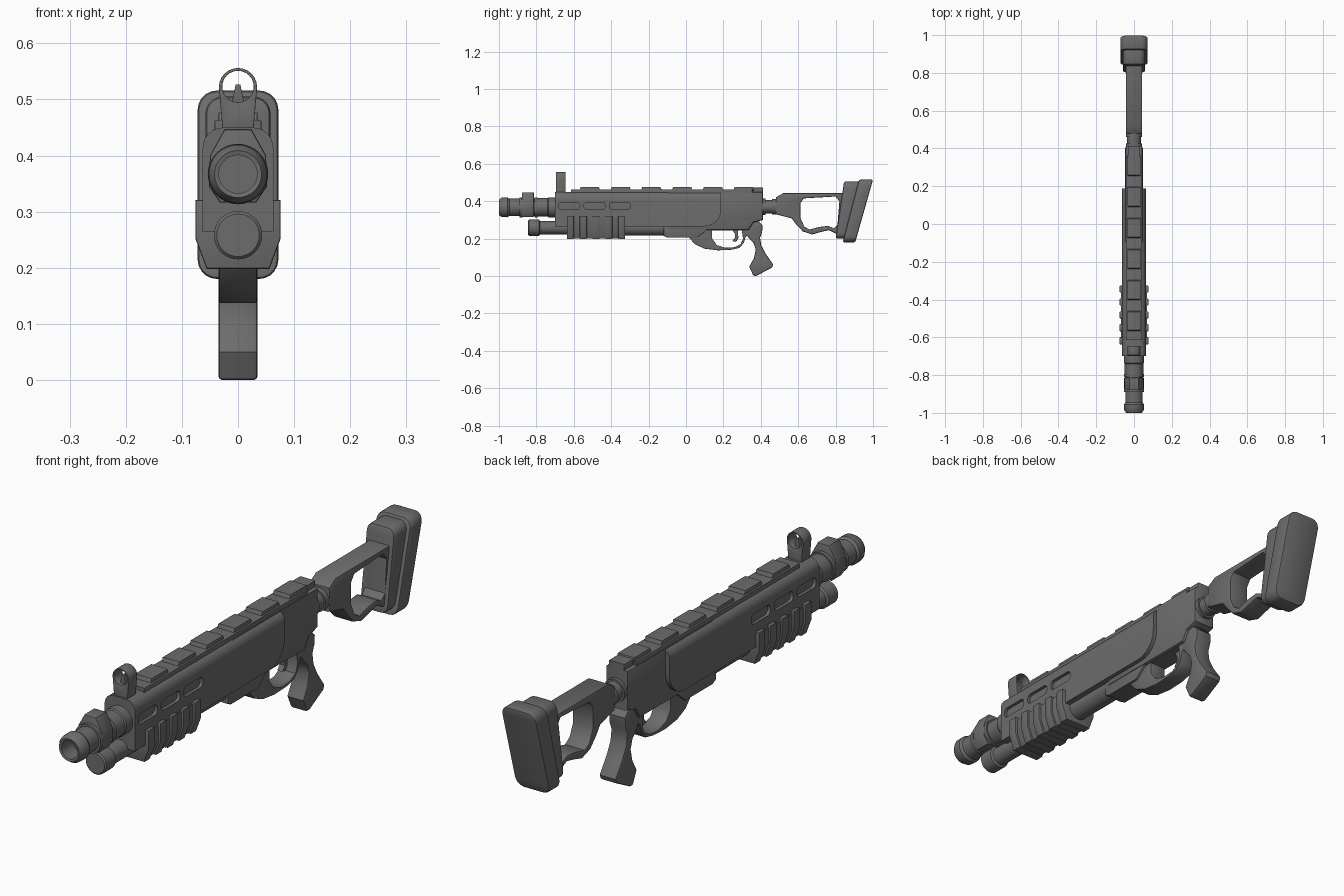
import bpy, bmesh
from math import sin, cos, pi

if "Cube" in bpy.data.objects:
    bpy.data.objects.remove(bpy.data.objects["Cube"])

gunmetal = bpy.data.materials.new("dark_grey")
gunmetal.diffuse_color = (0.15, 0.15, 0.15, 1)
gunmetal.use_nodes = True
gunmetal.node_tree.nodes["Principled BSDF"].inputs["Base Color"].default_value = gunmetal.diffuse_color


def finish(ob, angle=0.6):
    bm = bmesh.new()
    bm.from_mesh(ob.data)
    bmesh.ops.remove_doubles(bm, verts=bm.verts, dist=0.0002)
    bmesh.ops.recalc_face_normals(bm, faces=bm.faces)
    bm.to_mesh(ob.data)
    bm.free()
    ob.data.materials.clear()
    ob.data.materials.append(gunmetal)
    bpy.ops.object.select_all(action='DESELECT')
    ob.select_set(True)
    bpy.context.view_layer.objects.active = ob
    bpy.ops.object.shade_smooth_by_angle(angle=angle)
    return ob


def plate(name, outlines, half, bevel=0.004, axis='X', at=0.0):
    """Extrude outlines (later ones are holes); axis X takes (y,z), axis Y takes (x,z)."""
    cu = bpy.data.curves.new(name, 'CURVE')
    cu.dimensions, cu.fill_mode = '2D', 'BOTH'
    cu.extrude, cu.bevel_depth, cu.offset = half - bevel, bevel, -bevel
    cu.bevel_resolution = 1
    for pts in outlines:
        sp = cu.splines.new('POLY')
        sp.points.add(len(pts) - 1)
        for p, (u, v) in zip(sp.points, pts):
            p.co = (u, v, 0, 1)
        sp.use_cyclic_u = True
    ob = bpy.data.objects.new(name, cu)
    bpy.context.collection.objects.link(ob)
    ob.rotation_euler = (pi / 2, 0, pi / 2 if axis == 'X' else 0)
    ob.location = (at, 0, 0) if axis == 'X' else (0, at, 0)
    bpy.ops.object.select_all(action='DESELECT')
    ob.select_set(True)
    bpy.context.view_layer.objects.active = ob
    bpy.ops.object.convert(target='MESH')
    ob = bpy.context.object
    bpy.ops.object.transform_apply(location=True, rotation=True, scale=True)
    return finish(ob)


def rect(a, b, c, d):
    return [(a, c), (b, c), (b, d), (a, d)]


def rounded(a, b, c, d, r, n=4):
    pts = []
    for i, (u, v) in enumerate([(b - r, d - r), (a + r, d - r), (a + r, c + r), (b - r, c + r)]):
        pts += [(u + r * cos(pi / 2 * (i + k / n)), v + r * sin(pi / 2 * (i + k / n))) for k in range(n + 1)]
    return pts


def lathe(name, z, profile, n=32):
    """Turn (y, radius) pairs around a line along y at height z."""
    bm = bmesh.new()
    rings = [[bm.verts.new((r * cos(2 * pi * i / n), y, z + r * sin(2 * pi * i / n))) for i in range(n)]
             for y, r in profile]
    for a, b in zip(rings, rings[1:]):
        for i in range(n):
            bm.faces.new((a[i], a[(i + 1) % n], b[(i + 1) % n], b[i]))
    bm.faces.new(rings[0])
    bm.faces.new(rings[-1])
    me = bpy.data.meshes.new(name)
    bm.to_mesh(me)
    bm.free()
    ob = bpy.data.objects.new(name, me)
    bpy.context.collection.objects.link(ob)
    return finish(ob)


# Barrel with hollow muzzle, magazine tube, stock tube
lathe("barrel", 0.367, [(-0.93, 0.034), (-0.998, 0.034), (-1.0, 0.042), (-0.985, 0.052), (-0.955, 0.053),
                        (-0.945, 0.046), (-0.89, 0.046), (-0.89, 0.054), (-0.875, 0.054), (-0.875, 0.047),
                        (-0.81, 0.047), (-0.81, 0.054), (-0.795, 0.054), (-0.795, 0.049), (-0.74, 0.049),
                        (-0.735, 0.053), (-0.68, 0.053)])
lathe("magazine_tube", 0.258, [(-0.845, 0.038), (-0.84, 0.043), (-0.785, 0.043), (-0.78, 0.035),
                               (-0.62, 0.035), (-0.62, 0.041), (-0.10, 0.041)])
lathe("stock_tube", 0.37, [(0.38, 0.043), (0.425, 0.043), (0.425, 0.036), (0.46, 0.036),
                           (0.46, 0.042), (0.50, 0.042)])

# Faceted block around the barrel
plate("barrel_block", [[(-0.024, 0.447), (-0.05, 0.40), (-0.052, 0.345), (-0.032, 0.316),
                        (0.032, 0.316), (0.052, 0.345), (0.05, 0.40), (0.024, 0.447)]],
      0.032, axis='Y', at=-0.845)

# Outer shell: side profile, rounded along the top, with a curved rear corner
side = [(-0.70, 0.265), (-0.70, 0.45), (0.188, 0.45), (0.188, 0.36)]
side += [(0.098 + 0.09 * cos(t * pi / 12), 0.355 - 0.09 * sin(t * pi / 12)) for t in range(1, 7)]
bm = bmesh.new()
left = [bm.verts.new((-0.063, y, z)) for y, z in side]
right = [bm.verts.new((0.063, y, z)) for y, z in side]
bm.faces.new(left)
bm.faces.new(right)
for i in range(len(side)):
    j = (i + 1) % len(side)
    bm.faces.new((left[i], left[j], right[j], right[i]))
top = [e for e in bm.edges if all(v.co.z > 0.44 for v in e.verts) and abs(e.verts[0].co.y - e.verts[1].co.y) > 0.1]
bmesh.ops.bevel(bm, geom=top, offset=0.036, segments=4, profile=0.5, affect='EDGES')
me = bpy.data.meshes.new("outer_shell")
bm.to_mesh(me)
bm.free()
shell = bpy.data.objects.new("outer_shell", me)
bpy.context.collection.objects.link(shell)
finish(shell)

# Vent slots sunk in both sides of the shell
for sx in (-1, 1):
    for y0 in (-0.68, -0.545, -0.41):
        cut = plate("vent_cutter", [rounded(y0, y0 + 0.112, 0.355, 0.394, 0.015)], 0.02, 0.0, at=sx * 0.071)
        cut.hide_render = True
        m = shell.modifiers.new("vent", 'BOOLEAN')
        m.operation, m.object, m.solver = 'DIFFERENCE', cut, 'EXACT'
        bpy.context.view_layer.objects.active = shell
        bpy.ops.object.modifier_apply(modifier=m.name)
        bpy.data.objects.remove(cut)
finish(shell)

# Rear receiver and lower block
plate("receiver", [[(-0.1, 0.245), (0.335, 0.245), (0.36, 0.285), (0.412, 0.30), (0.412, 0.45), (-0.1, 0.45)]],
      0.047, 0.012)
plate("lower_block", [[(-0.12, 0.215), (-0.10, 0.205), (0.06, 0.205), (0.14, 0.27), (-0.12, 0.27)]], 0.042)

# Trigger guard and trigger
plate("trigger_guard", [
    [(0.02, 0.25), (0.02, 0.20), (0.05, 0.168), (0.10, 0.146), (0.17, 0.137), (0.24, 0.14), (0.285, 0.15),
     (0.308, 0.175), (0.32, 0.21), (0.36, 0.25)],
    [(0.14, 0.243), (0.298, 0.243), (0.305, 0.20), (0.292, 0.17), (0.26, 0.154), (0.21, 0.151), (0.165, 0.165),
     (0.14, 0.20)]], 0.034, 0.003)
plate("trigger", [[(0.245, 0.25), (0.277, 0.25), (0.28, 0.205), (0.268, 0.182), (0.247, 0.187), (0.262, 0.205),
                   (0.262, 0.225)]], 0.011, 0.002)

# Pistol grip
plate("grip", [[(0.315, 0.26), (0.35, 0.30), (0.39, 0.292), (0.41, 0.27), (0.407, 0.235), (0.396, 0.205),
                (0.402, 0.165), (0.425, 0.12), (0.466, 0.062), (0.46, 0.045), (0.375, 0.0), (0.36, 0.002),
                (0.338, 0.05), (0.363, 0.095), (0.373, 0.14), (0.362, 0.175), (0.33, 0.21)]], 0.035, 0.007)


# Pump fore-end with ribs
def pump(w, z, top):
    return [(-w, top), (-w, 0.252), (-w + 0.02, z), (w - 0.02, z), (w, 0.252), (w, top)]


plate("fore_end", [pump(0.068, 0.201, 0.312)], 0.156, axis='Y', at=-0.481)
for i in range(5):
    plate(f"fore_end_rib_{i + 1}", [pump(0.076, 0.198, 0.321)], 0.019, axis='Y', at=-0.618 + i * 0.0685)

# Top rail
plate("rail_base", [rect(-0.615, 0.355, 0.44, 0.463)], 0.042, 0.003)
for i in range(6):
    y = -0.57 + i * 0.1645
    plate(f"rail_tooth_{i + 1}", [[(y, 0.455), (y + 0.112, 0.455), (y + 0.104, 0.477), (y + 0.008, 0.477)]],
          0.035, 0.003)
plate("rail_end_block", [rect(0.34, 0.412, 0.44, 0.472)], 0.032, 0.003)

# Ring front sight with post
arc = [(0.034 * cos(t * pi / 12), 0.522 + 0.034 * sin(t * pi / 12)) for t in range(13)]
hole = [(0.028 * cos(t * pi / 12), 0.523 + 0.028 * sin(t * pi / 12)) for t in range(24)]
plate("front_sight", [arc + [(-0.027, 0.44), (0.027, 0.44)], hole], 0.025, 0.001, 'Y', -0.67)
plate("sight_post", [[(-0.013, 0.485), (0.013, 0.485), (0.004, 0.527), (-0.004, 0.527)]], 0.012, 0.001, 'Y', -0.67)

# Skeleton stock
plate("stock_frame", [
    [(0.48, 0.42), (0.52, 0.443), (0.85, 0.443), (0.85, 0.225), (0.805, 0.225), (0.765, 0.245), (0.72, 0.235),
     (0.675, 0.222), (0.625, 0.238), (0.59, 0.275), (0.565, 0.308), (0.48, 0.33)],
    [(0.63, 0.415), (0.80, 0.425), (0.82, 0.40), (0.81, 0.275), (0.79, 0.255), (0.76, 0.268), (0.71, 0.262),
     (0.66, 0.248), (0.632, 0.265), (0.612, 0.31), (0.612, 0.39)]], 0.043, 0.006)


# Butt plate and pad: rounded cross outlines tilted to the side profile
def butt(name, w, z0, z1, f0, f1, b0, b1, r):
    ob = plate(name, [rounded(-w, w, z0, z1, r, 5)], 0.5, 0.008, 'Y')
    for v in ob.data.vertices:
        t = (v.co.z - z0) / (z1 - z0)
        front, back = f0 + (f1 - f0) * t, b0 + (b1 - b0) * t
        s = v.co.y
        edge = 0.5 - abs(s)
        v.co.y = front + edge if s < 0 else back - edge
    return finish(ob)


butt("butt_plate", 0.058, 0.20, 0.505, 0.80, 0.845, 0.88, 0.955, 0.03)
butt("butt_pad", 0.072, 0.18, 0.516, 0.838, 0.925, 0.905, 1.0, 0.035)
